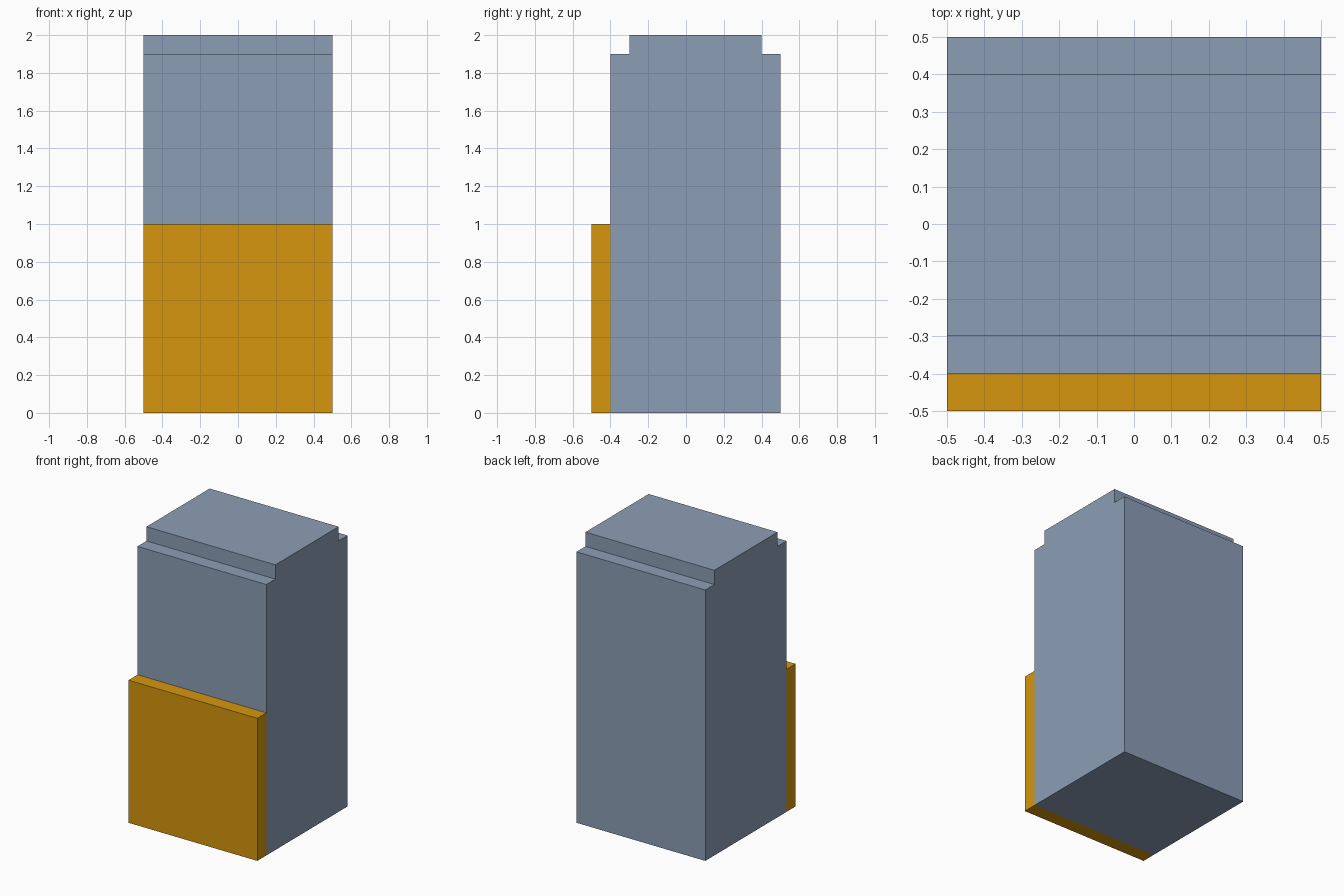
import bpy
import bmesh

if "Cube" in bpy.data.objects:
    bpy.data.objects.remove(bpy.data.objects["Cube"])


def srgb(r, g, b):
    def lin(c):
        c /= 255
        return c / 12.92 if c <= 0.04045 else ((c + 0.055) / 1.055) ** 2.4
    return (lin(r), lin(g), lin(b), 1.0)


def material(name, color):
    mat = bpy.data.materials.new(name)
    mat.diffuse_color = color
    mat.use_nodes = True
    mat.node_tree.nodes["Principled BSDF"].inputs["Base Color"].default_value = mat.diffuse_color
    return mat


def extrude_profile(name, profile, width, mat):
    """Extrude a (y, z) outline along x, centred on x = 0."""
    bm = bmesh.new()
    face = bm.faces.new([bm.verts.new((-width / 2, y, z)) for y, z in profile])
    ext = bmesh.ops.extrude_face_region(bm, geom=[face])
    moved = [v for v in ext["geom"] if isinstance(v, bmesh.types.BMVert)]
    bmesh.ops.translate(bm, verts=moved, vec=(width, 0, 0))
    bmesh.ops.recalc_face_normals(bm, faces=bm.faces)
    mesh = bpy.data.meshes.new(name)
    bm.to_mesh(mesh)
    bm.free()
    mesh.materials.append(mat)
    obj = bpy.data.objects.new(name, mesh)
    bpy.context.collection.objects.link(obj)
    return obj


blue_grey = material("blue grey", srgb(140, 158, 182))
amber = material("amber", srgb(214, 150, 14))

# Main block with a stepped top at the front and back
extrude_profile("body", [(-0.4, 0), (0.5, 0), (0.5, 1.9), (0.4, 1.9),
                         (0.4, 2), (-0.3, 2), (-0.3, 1.9), (-0.4, 1.9)],
                1.0, blue_grey)

# Half-height slab on the front
extrude_profile("front_panel", [(-0.5, 0), (-0.4, 0), (-0.4, 1), (-0.5, 1)],
                1.0, amber)
